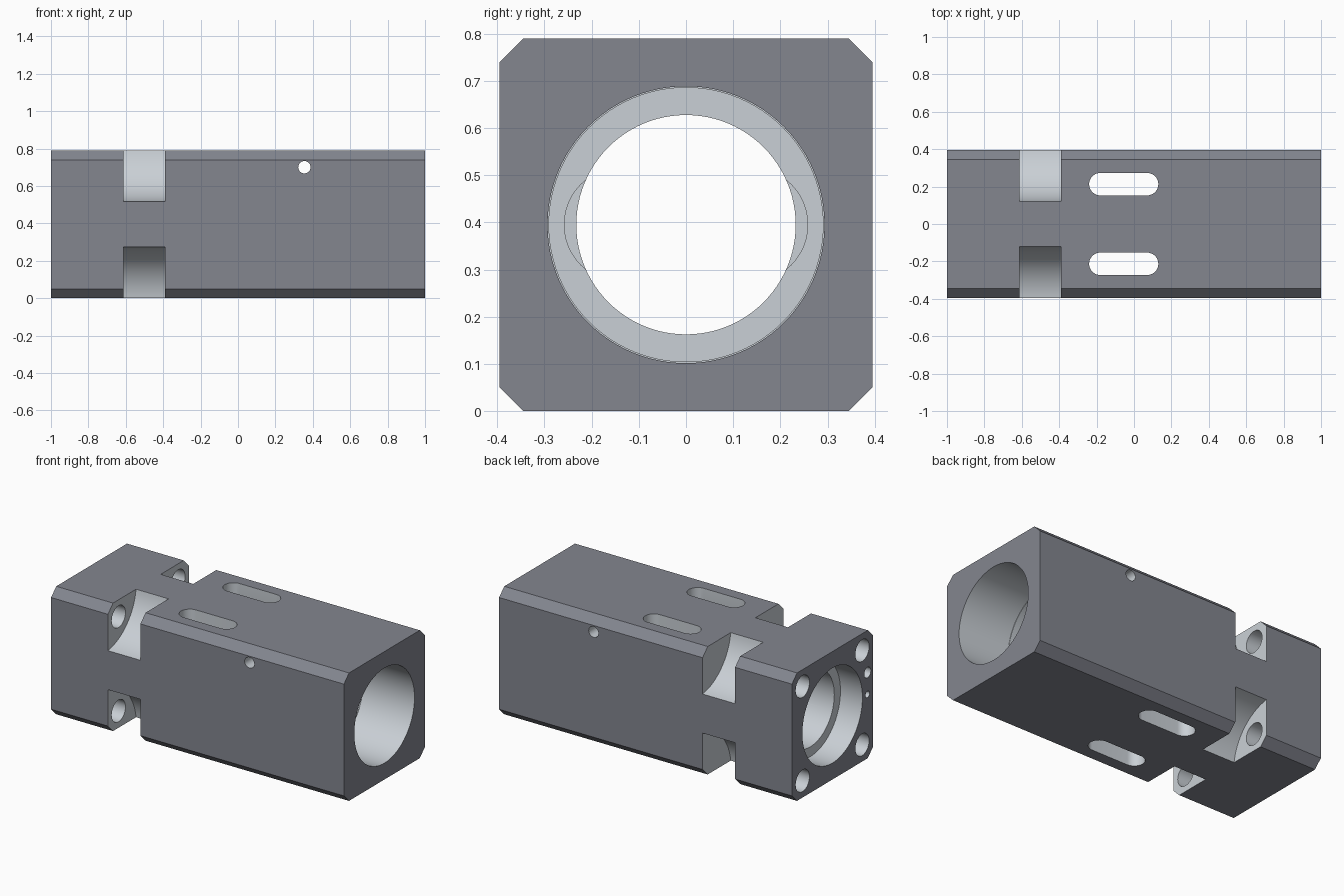
import bpy, bmesh
from math import sin, cos, pi

if "Cube" in bpy.data.objects:
    bpy.data.objects.remove(bpy.data.objects["Cube"])

H = 0.395          # half width of the block, also the height of its axis
PLACE = {'x': lambda u, v, t: (t, u, v),
         'y': lambda u, v, t: (u, t, v),
         'z': lambda u, v, t: (u, v, t)}


def material(name, color):
    mat = bpy.data.materials.new(name)
    mat.diffuse_color = (*color, 1)
    mat.use_nodes = True
    mat.node_tree.nodes["Principled BSDF"].inputs["Base Color"].default_value = mat.diffuse_color
    return mat


DARK = material('dark_coating', (0.227, 0.237, 0.275))
BARE = material('bare_metal', (0.59, 0.63, 0.67))


def prism(name, axis, loop, a, b, mat=BARE):
    """Extrude a 2D loop along an axis from a to b."""
    bm = bmesh.new()
    place = PLACE[axis]
    ends = [[bm.verts.new(place(u, v, t)) for u, v in loop] for t in (a, b)]
    n = len(loop)
    bm.faces.new(ends[0])
    bm.faces.new(ends[1])
    for i in range(n):
        j = (i + 1) % n
        bm.faces.new((ends[0][i], ends[0][j], ends[1][j], ends[1][i]))
    return finish(name, bm, mat)


def finish(name, bm, mat):
    bmesh.ops.recalc_face_normals(bm, faces=bm.faces)
    mesh = bpy.data.meshes.new(name)
    bm.to_mesh(mesh)
    bm.free()
    mesh.materials.append(mat)
    ob = bpy.data.objects.new(name, mesh)
    bpy.context.collection.objects.link(ob)
    return ob


def arc(u, v, r, start=0.0, sweep=2 * pi, n=48, closed=True):
    steps = n if closed else n - 1
    return [(u + r * cos(start + sweep * i / steps),
             v + r * sin(start + sweep * i / steps)) for i in range(n)]


def lathe_x(name, profile, n=96, mat=BARE):
    """Revolve (x, radius) points about the block's axis, capped at the ends."""
    bm = bmesh.new()
    rings = [[bm.verts.new((x, u, v)) for u, v in arc(0, H, r, n=n)] for x, r in profile]
    for p, q in zip(rings, rings[1:]):
        for i in range(n):
            j = (i + 1) % n
            bm.faces.new((p[i], p[j], q[j], q[i]))
    bm.faces.new(rings[0])
    bm.faces.new(rings[-1])
    return finish(name, bm, mat)


# Chamfered square block
c = H - 0.05
outline = [(c, -H), (H, -c), (H, c), (c, H), (-c, H), (-H, c), (-H, -c), (-c, -H)]
block = prism('housing_block', 'x', [(u, v + H) for u, v in outline], -1, 1, DARK)

cutters = []

# Stepped main bore with an inner lip
cutters.append(lathe_x('bore_cutter', [
    (-1.1, 0.293), (-0.85, 0.293), (-0.85, 0.2325), (-0.30, 0.2325),
    (-0.30, 0.2905), (0.65, 0.2905), (0.65, 0.2935), (1.1, 0.2935)]))

for sy in (-1, 1):
    # Shallow side reliefs in the lip
    cutters.append(prism('relief_cutter', 'x', arc(sy * 0.137, H, 0.121), -0.37, -0.28))
    # Vertical slots through top and bottom
    slot = (arc(0.07, sy * 0.213, 0.06, -pi / 2, pi, 24, False)
            + arc(-0.18, sy * 0.213, 0.06, pi / 2, pi, 24, False))
    cutters.append(prism('slot_cutter', 'z', slot, -0.1, 0.9))
    for sz in (-1, 1):
        # Concave corner pockets and the bolt holes leading into them
        cutters.append(prism('pocket_cutter', 'x',
                             arc(sy * 0.4377, H + sz * 0.4377, 0.32, n=96), -0.612, -0.39))
        cutters.append(prism('bolt_hole_cutter', 'x',
                             arc(sy * 0.291, H + sz * 0.291, 0.067), -1.1, -0.5))

# Cross pin hole
cutters.append(prism('pin_hole_cutter', 'y', arc(0.355, 0.70, 0.033), -0.6, 0.6))

# Two small blind holes in the left end
for z, r in ((0.53, 0.032), (0.395, 0.02)):
    cutters.append(prism('small_hole_cutter', 'x', arc(-0.343, z, r, n=32), -1.1, -0.8))

# Cut everything out of the block; cut faces take the bare metal colour
bpy.context.view_layer.objects.active = block
block.select_set(True)
for cutter in cutters:
    mod = block.modifiers.new('cut', 'BOOLEAN')
    mod.operation = 'DIFFERENCE'
    mod.solver = 'EXACT'
    mod.material_mode = 'TRANSFER'
    mod.object = cutter
    bpy.ops.object.modifier_apply(modifier=mod.name)
    bpy.data.objects.remove(cutter)

bpy.ops.object.shade_smooth_by_angle(angle=0.5)
